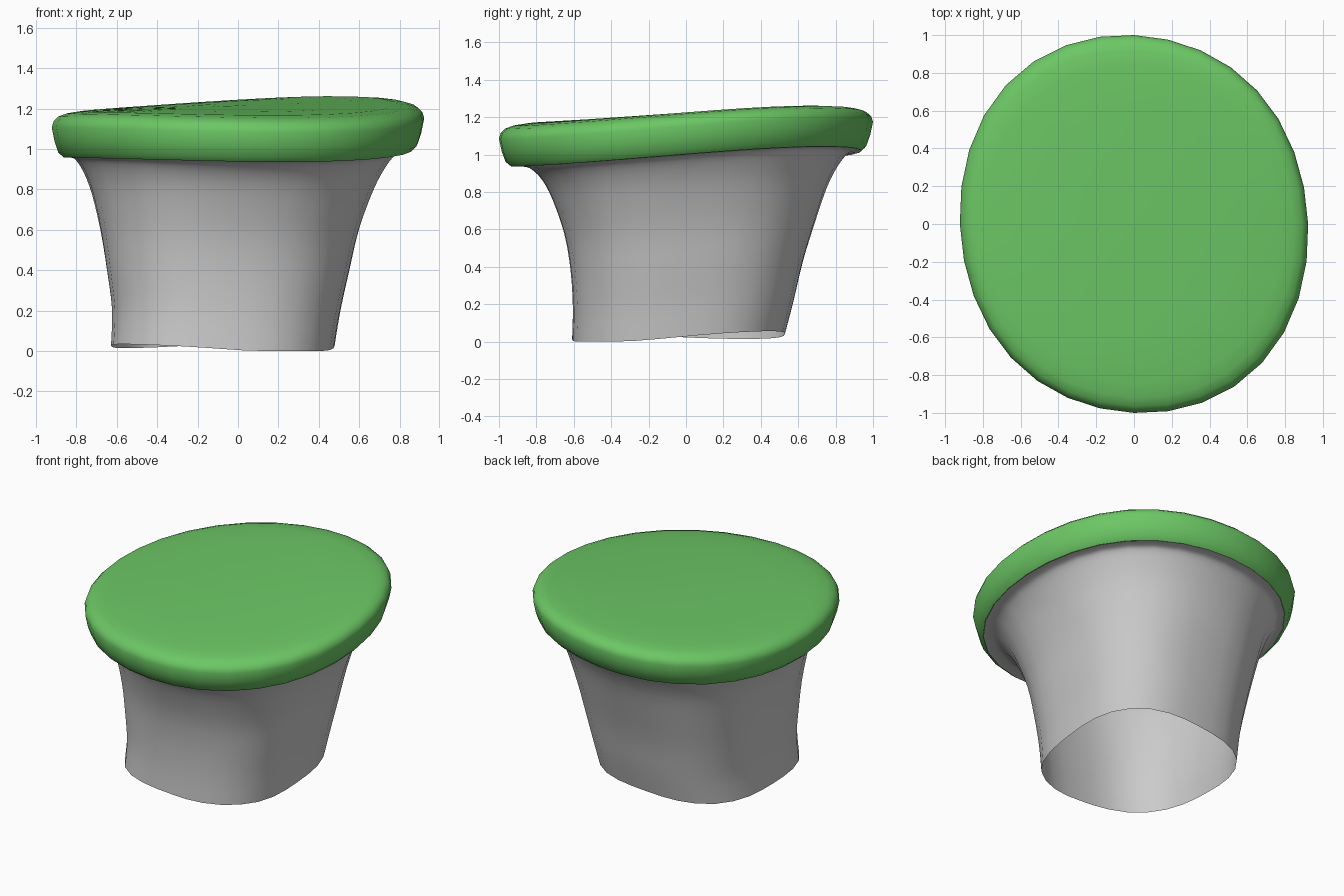
import bpy, bmesh, math

if "Cube" in bpy.data.objects:
    bpy.data.objects.remove(bpy.data.objects["Cube"])

SEG = 32


def smooth_rings(rings, steps=3):
    """Catmull-Rom interpolation between the key rings."""
    out = []
    for k in range(len(rings) - 1):
        p = [rings[min(max(k + d, 0), len(rings) - 1)] for d in (-1, 0, 1, 2)]
        for t in (i / steps for i in range(steps)):
            out.append([b + 0.5 * t * (c - a + t * (2 * a - 5 * b + 4 * c - d
                        + t * (3 * (b - c) + d - a)))
                        for a, b, c, d in zip(*p)])
    return out + [rings[-1]]


def loft(name, rings, cap_top=False):
    """Skin rings of (cx, cy, rx, ry, z, slope_x, slope_y, squareness)."""
    bm = bmesh.new()
    loops = []
    for cx, cy, rx, ry, z, sx, sy, q in rings:
        loop = []
        n = 2 + 0.72 * q
        for i in range(SEG):
            a = 2 * math.pi * i / SEG
            c, s, s2 = math.cos(a), math.sin(a), math.sin(2 * a)
            r = (abs(c) ** n + abs(s) ** n) ** (-1 / n)
            r *= 1 + 0.015 * q * s2 + (1 - q) * 0.02 * (s2 * s2 - s2)
            x, y = cx + rx * r * c, cy + ry * r * s
            saddle = 0.02 * s2 * (q + (1 - q) * min(1, ry * ry))
            loop.append(bm.verts.new((x, y, max(0, z + sx * x + sy * y + saddle))))
        loops.append(loop)
    for lo, hi in zip(loops, loops[1:]):
        for i in range(SEG):
            j = (i + 1) % SEG
            bm.faces.new((lo[i], lo[j], hi[j], hi[i]))
    if cap_top:
        mid = bm.verts.new((0, 0, rings[-1][4] + 0.002))
        for i in range(SEG):
            bm.faces.new((loops[-1][i], loops[-1][(i + 1) % SEG], mid))
    mesh = bpy.data.meshes.new(name)
    bm.to_mesh(mesh)
    bm.free()
    mesh.shade_smooth()
    ob = bpy.data.objects.new(name, mesh)
    bpy.context.collection.objects.link(ob)
    return ob


# Flared hollow stem, leaning slightly, ending in a lip under the cap
loft("stem", smooth_rings([
    (-0.075, -0.040, 0.553, 0.568, 0.025, 0.000, 0.025, 1.0),
    (-0.058, -0.015, 0.565, 0.59, 0.20, 0.000, 0.030, 0.95),
    (-0.048, 0.003, 0.600, 0.62, 0.40, 0.005, 0.035, 0.85),
    (-0.040, 0.018, 0.640, 0.668, 0.60, 0.010, 0.040, 0.65),
    (-0.025, 0.020, 0.698, 0.733, 0.79, 0.020, 0.045, 0.4),
    (-0.015, 0.020, 0.748, 0.790, 0.90, 0.025, 0.045, 0.25),
    (-0.008, 0.012, 0.795, 0.848, 0.965, 0.025, 0.045, 0.1),
    (0, 0, 0.830, 0.900, 0.978, 0.025, 0.045, 0),
    (0, 0, 0.862, 0.937, 0.980, 0.025, 0.045, 0),
]))

# Tilted, slightly warped oval cap with a rounded rim
profile = [(0.937, 0.980), (0.965, 1.005), (0.985, 1.06), (1.0, 1.13),
           (0.99, 1.16), (0.965, 1.183), (0.92, 1.197), (0.84, 1.206),
           (0.6, 1.211), (0.3, 1.213)]
cap = loft("cap", [(0, 0, 0.922 * s, s, z, 0.025, 0.045, 0)
                   for s, z in profile], cap_top=True)
mat = bpy.data.materials.new("green")
mat.diffuse_color = (0.15, 0.57, 0.13, 1)
mat.use_nodes = True
mat.node_tree.nodes["Principled BSDF"].inputs["Base Color"].default_value = mat.diffuse_color
cap.data.materials.append(mat)
